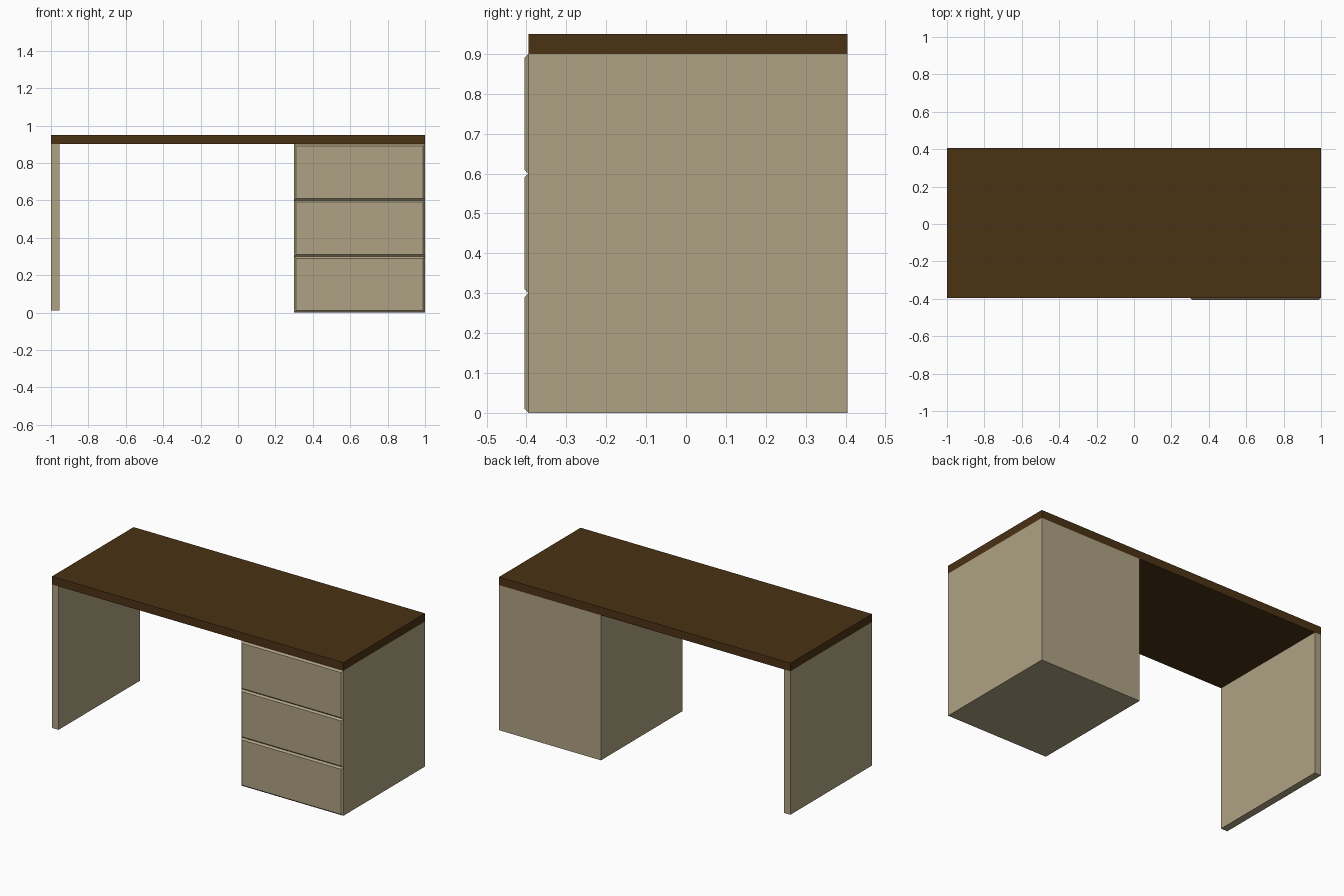
import bpy, bmesh

if "Cube" in bpy.data.objects:
    bpy.data.objects.remove(bpy.data.objects["Cube"])


def material(name, color):
    m = bpy.data.materials.new(name)
    m.diffuse_color = color
    m.use_nodes = True
    m.node_tree.nodes["Principled BSDF"].inputs["Base Color"].default_value = m.diffuse_color
    return m


DARK = material("dark_wood", (0.07, 0.032, 0.007, 1))
TAN = material("tan_board", (0.43, 0.365, 0.23, 1))


def box(name, x, y, z, mat, front_inset=0.0):
    """Box from (min, max) ranges; front_inset shrinks the -y face into a chamfer."""
    bm = bmesh.new()
    bmesh.ops.create_cube(bm, size=1)
    mid = [sum(r) / 2 for r in (x, y, z)]
    for v in bm.verts:
        inset = front_inset if v.co.y < 0 else 0
        for i, r in enumerate((x, y, z)):
            half = (r[1] - r[0]) / 2 - (0 if i == 1 else inset)
            v.co[i] = half if v.co[i] > 0 else -half
    me = bpy.data.meshes.new(name)
    bm.to_mesh(me)
    bm.free()
    me.materials.append(mat)
    ob = bpy.data.objects.new(name, me)
    ob.location = mid
    bpy.context.collection.objects.link(ob)
    return ob


DEPTH = (-0.395, 0.405)

# Table top, side panel and drawer cabinet
box("desk_top", (-1, 1), DEPTH, (0.9, 0.95), DARK)
box("side_panel", (-1, -0.955), DEPTH, (0.01, 0.9), TAN)
box("drawer_cabinet", (0.3, 1), DEPTH, (0, 0.9), TAN)

# Three chamfered drawer fronts
for i in range(3):
    box(f"drawer_front_{i + 1}", (0.3, 1), (-0.405, -0.395),
        (0.3 * i, 0.3 * (i + 1)), TAN, front_inset=0.01)
